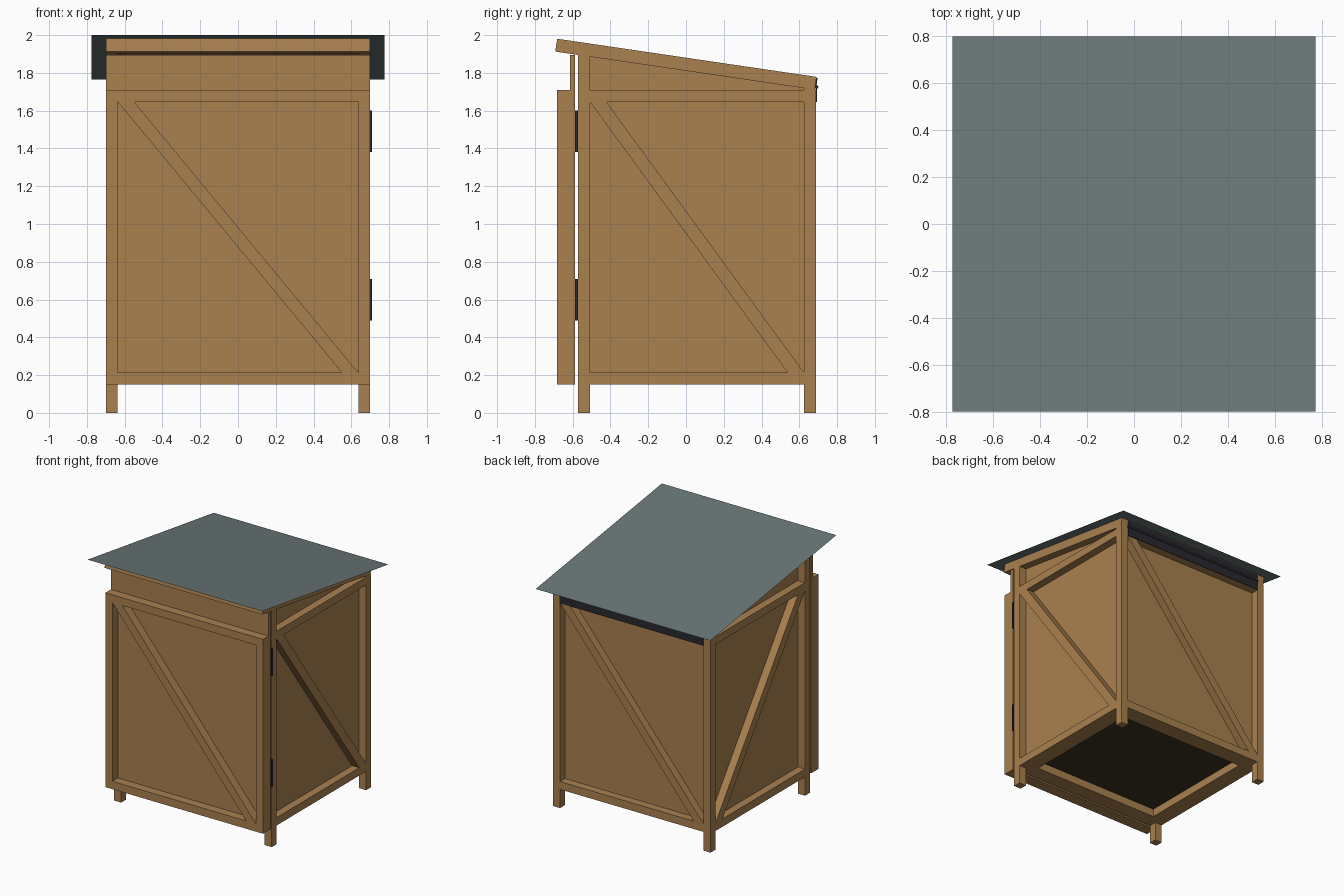
import bpy
import bmesh
from mathutils import Vector

cube = bpy.data.objects.get("Cube")
if cube:
    bpy.data.objects.remove(cube, do_unlink=True)


def material(name, rgb):
    m = bpy.data.materials.new(name)
    m.use_nodes = True
    m.diffuse_color = (*rgb, 1)
    m.node_tree.nodes["Principled BSDF"].inputs["Base Color"].default_value = (*rgb, 1)
    return m


WOOD = material("warm wood", (0.40, 0.22, 0.08))
FLOOR = material("dark floor wood", (0.042, 0.028, 0.015))
ROOFING = material("grey green roofing", (0.145, 0.19, 0.19))
METAL = material("dark metal", (0.022, 0.022, 0.028))


def prism(name, axis, outline, lo, hi, mat=WOOD):
    """Extrude an outline along axis; outline is (y, z) for 'x', (x, z) for 'y'."""
    def place(p, t):
        return Vector((t, p[0], p[1])) if axis == "x" else Vector((p[0], t, p[1]))
    bm = bmesh.new()
    face = bm.faces.new([bm.verts.new(place(p, lo)) for p in outline])
    if hi != lo:
        out = bmesh.ops.extrude_face_region(bm, geom=[face])
        moved = [v for v in out["geom"] if isinstance(v, bmesh.types.BMVert)]
        bmesh.ops.translate(bm, verts=moved, vec=place((0, 0), hi - lo))
    bmesh.ops.recalc_face_normals(bm, faces=bm.faces)
    mesh = bpy.data.meshes.new(name)
    bm.to_mesh(mesh)
    bm.free()
    mesh.materials.append(mat)
    obj = bpy.data.objects.new(name, mesh)
    bpy.context.collection.objects.link(obj)
    return obj


def box(name, x, y, z, mat=WOOD):
    return prism(name, "x", [(y[0], z[0]), (y[1], z[0]), (y[1], z[1]), (y[0], z[1])],
                 x[0], x[1], mat)


# Main dimensions
W, T = 0.70, 0.063            # half width, timber thickness
IN = W - T
FRONT, BACK = -0.572, 0.688   # body depth
BOT, TOP = 0.15, 1.71         # framed height
LO, HI = BOT + T, TOP - T
BRACE = 0.087                 # brace width along the rail
PLY = 0.025
SLOPE = 0.147


def roof_z(y):
    return 1.8825 - SLOPE * y


def under(y, drop):
    """Point below the sloping roof, square to it."""
    return (y - SLOPE * drop, roof_z(y) - drop)


def brace(name, axis, top, bottom, lo, hi):
    """Diagonal whose top outer corner and bottom outer corner meet the frame."""
    s = BRACE if bottom > top else -BRACE
    return prism(name, axis, [(top, HI), (top + s, HI), (bottom, LO), (bottom - s, LO)], lo, hi)


# Sides: posts, rails, brace and recessed panel
y0, y1 = FRONT + T, BACK - T
for label, s in (("left", 1), ("right", -1)):
    outer = sorted((s * IN, s * W))
    ply = sorted((s * (IN - PLY), s * IN))
    for end, a, b in (("front", FRONT, y0), ("back", y1, BACK)):
        prism(f"{label}_{end}_post", "x",
              [(a, 0), (b, 0), (b, roof_z(b) - 0.069), (a, roof_z(a) - 0.069)], *outer)
    box(f"{label}_bottom_rail", outer, (y0, y1), (BOT, LO))
    box(f"{label}_top_rail", outer, (y0, y1), (HI, TOP))
    brace(f"{label}_brace", "x", y0, y1, *outer)
    prism(f"{label}_panel", "x", [(FRONT, BOT), (BACK - T, BOT),
          (BACK - T, roof_z(BACK - T) - 0.069), (FRONT, roof_z(FRONT) - 0.069)], *ply)
    # Roof rafter
    prism(f"{label}_rafter", "x", [under(-0.682, 0.002), under(0.692, 0.002),
          under(0.692, 0.07), under(-0.682, 0.07)], *outer)

# Back wall
box("back_bottom_rail", (-IN, IN), (y1, BACK), (BOT, LO))
box("back_top_rail", (-IN, IN), (y1, BACK), (HI, TOP))
box("back_panel", (-IN, IN), (y1 - PLY, y1), (BOT, TOP))
brace("back_brace", "y", IN, -IN, y1, BACK)

# Floor with its supporting frame
box("front_bottom_rail", (-IN, IN), (FRONT, y0), (BOT, LO))
inner = IN - PLY
fy0, fy1 = y0, y1 - PLY
for label, s in (("left", 1), ("right", -1)):
    box(f"floor_{label}_joist", sorted((s * (inner - 0.045), s * inner)), (fy0, fy1), (BOT, LO))
box("floor_front_joist", (-inner, inner), (fy0, fy0 + 0.06), (BOT, LO))
box("floor_back_joist", (-inner, inner), (fy1 - 0.045, fy1), (BOT, LO))
box("floor", (-inner, inner), (FRONT, fy1), (LO, LO + PLY), FLOOR)

# Door: tall panel with a shorter frame in front
DF, DM, DB = -0.683, -0.613, -0.588
box("door_panel", (-W, W), (DM, DB), (BOT, 1.895))
for label, s in (("left", 1), ("right", -1)):
    box(f"door_{label}_stile", sorted((s * IN, s * W)), (DF, DM), (BOT, TOP))
box("door_bottom_rail", (-IN, IN), (DF, DM), (BOT, LO))
box("door_top_rail", (-IN, IN), (DF, DM), (HI, TOP))
brace("door_brace", "y", -IN, IN, DF, DM)

# Door hinges
for label, z in (("lower", 0.49), ("upper", 1.38)):
    box(f"{label}_door_hinge", (W - 0.06, W + 0.01), (DB, FRONT), (z, z + 0.22), METAL)

# Lid: cross beams, deck and roofing sheet
for label, a, b in (("front", -0.682, -0.62), ("back", 0.63, 0.692)):
    prism(f"lid_{label}_beam", "x", [under(a, 0.002), under(b, 0.002),
          under(b, 0.07), under(a, 0.07)], -IN, IN)
prism("lid_deck", "x", [under(-0.62, 0.003), under(0.63, 0.003),
      under(0.63, 0.015), under(-0.62, 0.015)], -IN, IN)
bm = bmesh.new()
bm.faces.new([bm.verts.new((x, y, roof_z(y))) for x, y in
              ((-0.775, -0.8), (0.775, -0.8), (0.775, 0.8), (-0.775, 0.8))])
sheet = bpy.data.meshes.new("roof_sheet")
bm.to_mesh(sheet)
bm.free()
sheet.materials.append(ROOFING)
bpy.context.collection.objects.link(bpy.data.objects.new("roof_sheet", sheet))

# Long lid hinge along the back
box("lid_hinge_lower_leaf", (-IN, IN), (BACK, BACK + 0.006), (HI, 1.724), METAL)
prism("lid_hinge_upper_leaf", "x", [under(0.692, 0.008), under(0.698, 0.008),
      under(0.698, 0.055), under(0.692, 0.055)], -IN, IN, METAL)
bpy.ops.mesh.primitive_cylinder_add(vertices=12, radius=0.01, depth=2 * IN,
                                    location=(0, 0.691, 1.725), rotation=(0, 1.5708, 0))
pin = bpy.context.object
pin.name = "lid_hinge_pin"
pin.data.materials.append(METAL)
bpy.ops.object.shade_smooth_by_angle()
